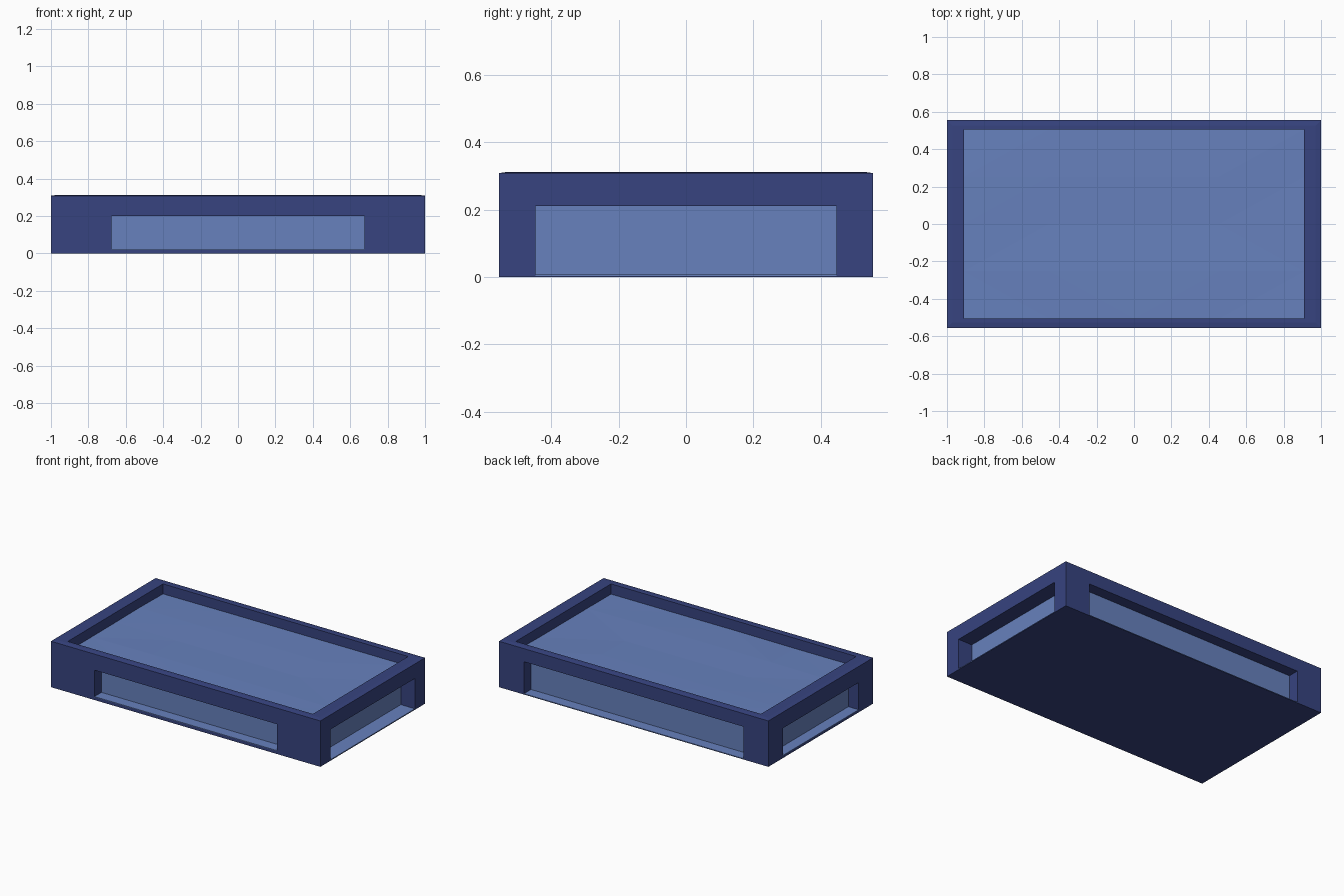
import bpy, bmesh, random
from mathutils import Vector

if "Cube" in bpy.data.objects:
    bpy.data.objects.remove(bpy.data.objects["Cube"])

random.seed(4)
W, D, H = 2.0, 1.11, 0.308
SKIN = 0.004          # thickness of the pale liners let into each recess


def material(name, rgb):
    m = bpy.data.materials.new(name)
    m.diffuse_color = (*rgb, 1)
    m.use_nodes = True
    m.node_tree.nodes["Principled BSDF"].inputs["Base Color"].default_value = m.diffuse_color
    return m


DARK = material("dark_blue", (0.038, 0.057, 0.215))
PALE = material("pale_blue", (0.135, 0.22, 0.51))


def finish(name, bm, mat):
    me = bpy.data.meshes.new(name)
    bm.to_mesh(me)
    bm.free()
    ob = bpy.data.objects.new(name, me)
    me.materials.append(mat)
    bpy.context.collection.objects.link(ob)
    return ob


def box_bm(lo, hi):
    lo = Vector([min(a, b) for a, b in zip(lo, hi)]), Vector([max(a, b) for a, b in zip(lo, hi)])
    bm = bmesh.new()
    bmesh.ops.create_cube(bm, size=1)
    bmesh.ops.scale(bm, vec=lo[1] - lo[0], verts=bm.verts)
    bmesh.ops.translate(bm, vec=(lo[0] + lo[1]) / 2, verts=bm.verts)
    return bm


def box(name, lo, hi, mat):
    return finish(name, box_bm(lo, hi), mat)


# Outer frame with a barely raised rim
bm = box_bm((-W / 2, -D / 2, 0), (W / 2, D / 2, H))
top = max(bm.faces, key=lambda f: f.calc_center_median().z)
bmesh.ops.inset_region(bm, faces=[top], thickness=0.04, depth=0.004)
frame = finish("frame", bm, DARK)


def cut(name, lo, hi):
    cutter = box(name, lo, hi, DARK)
    cutter.hide_render = True
    cutter.hide_set(True)
    cutter.display_type = 'WIRE'
    mod = frame.modifiers.new(name, 'BOOLEAN')
    mod.operation, mod.solver, mod.object = 'DIFFERENCE', 'EXACT', cutter


# Side recesses: name, axis, side, half width, bottom, top, depth
recesses = [
    ("front", 1, -1, 0.677, 0.023, 0.200, 0.074),
    ("back", 1, 1, 0.814, 0.006, 0.220, 0.074),
    ("right", 0, 1, 0.447, 0.007, 0.210, 0.104),
    ("left", 0, -1, 0.402, 0.018, 0.200, 0.076),
]
for name, axis, side, half, z0, z1, depth in recesses:
    face = (W if axis == 0 else D) / 2

    def pt(along, out, z):
        return (side * out, along, z) if axis == 0 else (along, side * out, z)

    back = face - depth
    cut(name + "_recess_cutter", pt(-half, back - SKIN, z0 - SKIN), pt(half, face + 0.1, z1))
    box(name + "_panel", pt(-half, back - SKIN, z0 - SKIN), pt(half, back, z1), PALE)
    box(name + "_sill", pt(-half, back, z0 - SKIN), pt(half, face, z0), PALE)

# Tray opening and its gently uneven surface
TX, TY, TZ = 0.91, 0.505, 0.246
cut("tray_cutter", (-TX, -TY, TZ - 0.012), (TX, TY, 0.5))
bm = bmesh.new()
bmesh.ops.create_grid(bm, x_segments=4, y_segments=4, size=1)
for v in bm.verts:
    v.co = (v.co.x * TX, v.co.y * TY, TZ + random.uniform(-0.003, 0.003))
bmesh.ops.triangulate(bm, faces=bm.faces)
finish("tray_surface", bm, PALE)
